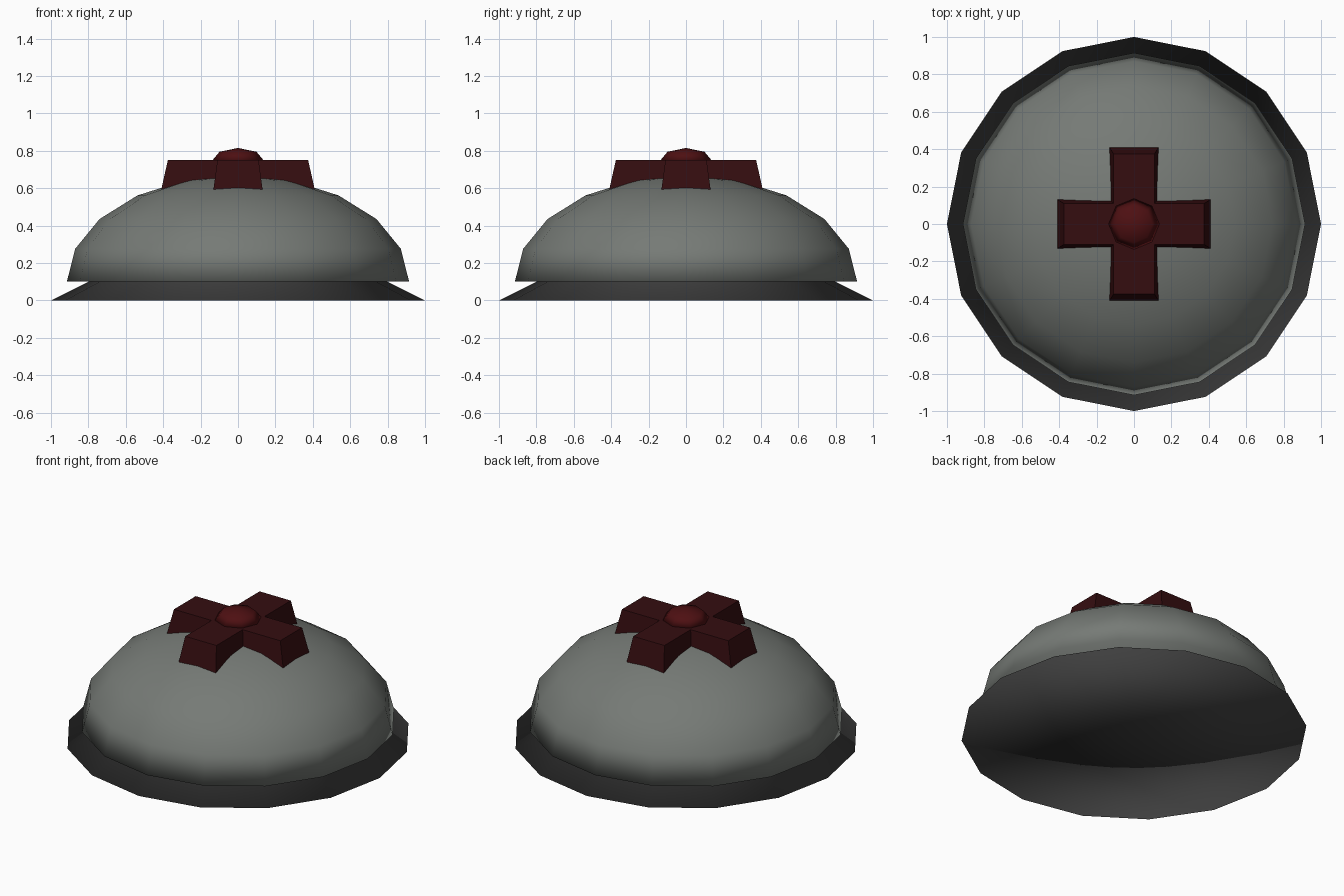
import bpy, bmesh, math

if "Cube" in bpy.data.objects:
    bpy.data.objects.remove(bpy.data.objects["Cube"])


def finish(name, bm, color, smooth):
    mesh = bpy.data.meshes.new(name)
    bmesh.ops.recalc_face_normals(bm, faces=bm.faces)
    for f in bm.faces:
        f.smooth = smooth
    bm.to_mesh(mesh)
    bm.free()
    mat = bpy.data.materials.new(name + "_color")
    mat.diffuse_color = (*color, 1)
    mat.use_nodes = True
    mat.node_tree.nodes["Principled BSDF"].inputs["Base Color"].default_value = mat.diffuse_color
    mesh.materials.append(mat)
    obj = bpy.data.objects.new(name, mesh)
    bpy.context.collection.objects.link(obj)
    return obj


def half_ellipsoid(name, sides, steps, radius, height, z, color):
    bm = bmesh.new()
    rings = []
    for i in range(steps):
        a = math.pi / 2 * i / steps
        r, h = radius * math.cos(a), z + height * math.sin(a)
        rings.append([bm.verts.new((r * math.cos(math.tau * k / sides),
                                    r * math.sin(math.tau * k / sides), h))
                      for k in range(sides)])
    top = bm.verts.new((0, 0, z + height))
    bottom = bm.verts.new((0, 0, z))
    for k in range(sides):
        n = (k + 1) % sides
        for lo, hi in zip(rings, rings[1:]):
            bm.faces.new((lo[k], lo[n], hi[n], hi[k]))
        bm.faces.new((rings[-1][k], rings[-1][n], top))
        bm.faces.new((rings[0][n], rings[0][k], bottom))
    return finish(name, bm, color, True)


# Flared base: wide low cone, its upper part hidden in the dome
bm = bmesh.new()
bmesh.ops.create_cone(bm, cap_ends=True, cap_tris=True, segments=16,
                      radius1=1, radius2=0, depth=0.5)
# put a corner on the x axis
start = max(bm.verts, key=lambda v: v.co.x)
turn = -math.atan2(start.co.y, start.co.x)
c, s = math.cos(turn), math.sin(turn)
for v in bm.verts:
    x, y, z = v.co
    v.co = (x * c - y * s, x * s + y * c, z + 0.25)
finish("base", bm, (0.05, 0.05, 0.05), True)

# Dome
half_ellipsoid("dome", 16, 5, 0.915, 0.57, 0.1, (0.18, 0.195, 0.18))

# Cross handle: plus outline, tapering upwards
bm = bmesh.new()


def plus_ring(reach, half, z):
    ring = []
    for q in range(4):
        ca, sa = [(1, 0), (0, 1), (-1, 0), (0, -1)][q]
        for x, y in ((reach, -half), (reach, half), (half, half)):
            ring.append(bm.verts.new((x * ca - y * sa, x * sa + y * ca, z)))
    return ring


low = plus_ring(0.42, 0.137, 0.55)
high = plus_ring(0.375, 0.11, 0.75)
for k in range(12):
    n = (k + 1) % 12
    bm.faces.new((low[k], low[n], high[n], high[k]))
bm.faces.new(high)
bm.faces.new(low[::-1])
finish("cross_handle", bm, (0.035, 0.004, 0.005), False)

# Center knob
half_ellipsoid("center_knob", 8, 2, 0.14, 0.07, 0.745, (0.075, 0.005, 0.006))
